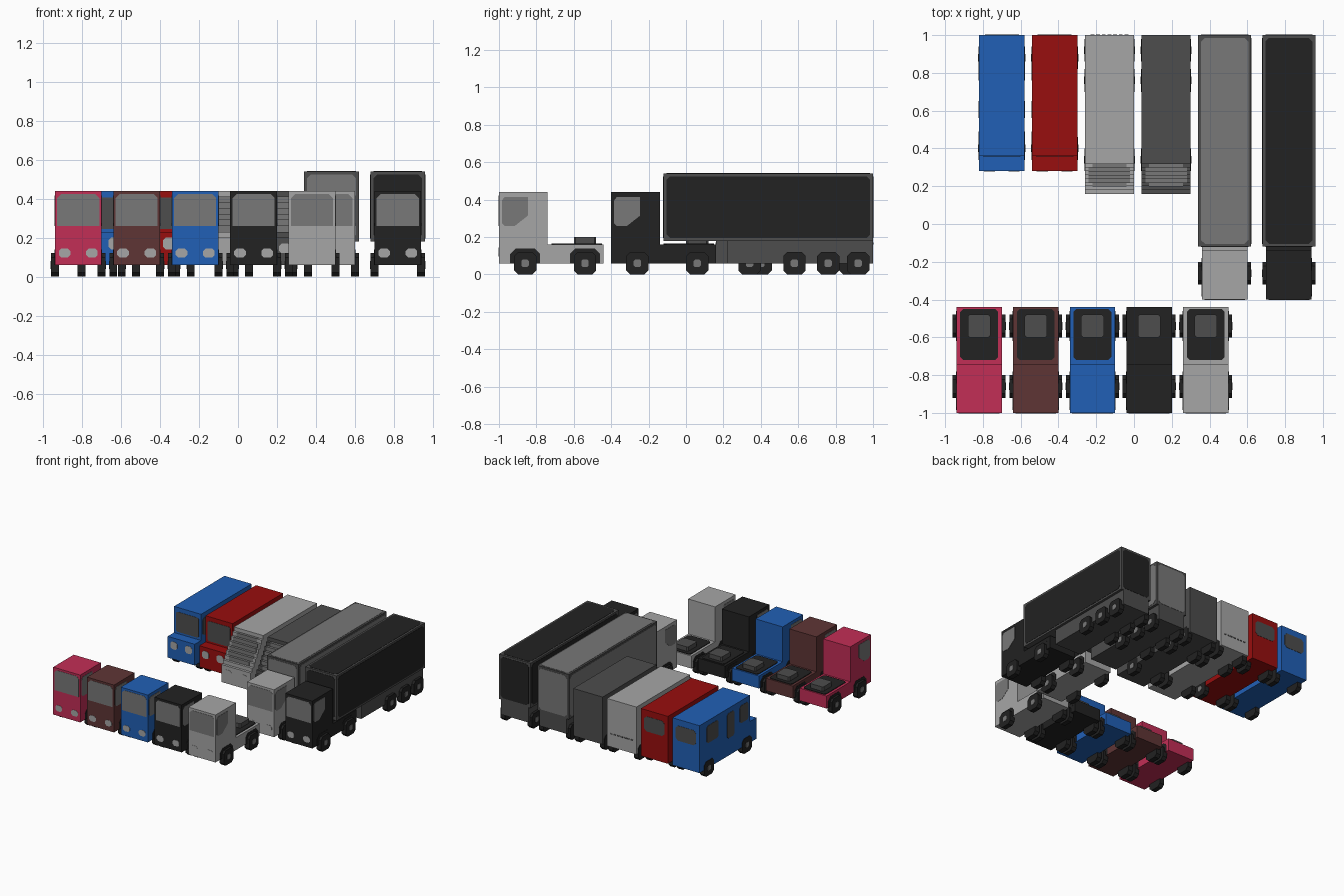
import bpy, bmesh

cube = bpy.data.objects.get("Cube")
if cube:
    bpy.data.objects.remove(cube, do_unlink=True)


def material(name, rgb):
    lin = [((c / 255 + 0.055) / 1.055) ** 2.4 if c > 10 else c / 255 / 12.92 for c in rgb]
    m = bpy.data.materials.new(name)
    m.use_nodes = True
    m.diffuse_color = (*lin, 1)
    m.node_tree.nodes["Principled BSDF"].inputs["Base Color"].default_value = (*lin, 1)
    return m


PINK = material("pink", (194, 46, 86))
BROWN = material("brown", (95, 53, 53))
BLUE = material("blue", (33, 96, 182))
RED = material("red", (152, 14, 14))
LIGHT = material("light_grey", (166, 166, 166))
GREY = material("mid_grey", (120, 120, 120))
DARK = material("dark_grey", (77, 77, 77))
BLACK = material("black", (34, 34, 34))


def prism(name, pts, axis, a, b, mat):
    """Extrude a 2D outline along an axis: x takes (y,z), y takes (x,z), z takes (x,y)."""
    place = {"x": lambda p, t: (t, p[0], p[1]),
             "y": lambda p, t: (p[0], t, p[1]),
             "z": lambda p, t: (p[0], p[1], t)}[axis]
    bm = bmesh.new()
    lo = [bm.verts.new(place(p, a)) for p in pts]
    hi = [bm.verts.new(place(p, b)) for p in pts]
    bm.faces.new(lo)
    bm.faces.new(hi[::-1])
    n = len(pts)
    for i in range(n):
        j = (i + 1) % n
        bm.faces.new((lo[i], hi[i], hi[j], lo[j]))
    bmesh.ops.recalc_face_normals(bm, faces=bm.faces)
    me = bpy.data.meshes.new(name)
    bm.to_mesh(me)
    bm.free()
    me.materials.append(mat)
    ob = bpy.data.objects.new(name, me)
    bpy.context.collection.objects.link(ob)
    return ob


def rect(u0, u1, v0, v1, c=0.0, low=True):
    """Rectangle with corners cut by c; low=False keeps the bottom corners square."""
    if c == 0:
        return [(u0, v0), (u1, v0), (u1, v1), (u0, v1)]
    bottom = [(u0, v0 + c), (u0 + c, v0), (u1 - c, v0), (u1, v0 + c)] if low else [(u0, v0), (u1, v0)]
    return bottom + [(u1, v1 - c), (u1 - c, v1), (u0 + c, v1), (u0, v1 - c)]


def box(name, x0, x1, y0, y1, z0, z1, mat):
    return prism(name, rect(x0, x1, y0, y1), "z", z0, z1, mat)


T = 0.002  # thickness of painted plates


def wheels(name, cx, half, ys):
    for side, s in (("left", 1), ("right", -1)):
        for i, y in enumerate(ys):
            tag = f"{name}_{side}_wheel_{i + 1}"
            prism(tag, rect(y - 0.06, y + 0.06, 0, 0.12, 0.022), "x",
                  cx + s * (half - 0.04), cx + s * half, BLACK)
            prism(tag + "_hub", rect(y - 0.02, y + 0.02, 0.04, 0.08, 0.008), "x",
                  cx + s * half, cx + s * (half + T), GREY)


def headlights(name, cx, off, y, z0, z1):
    for side, s in (("left", 1), ("right", -1)):
        x = cx + s * off
        prism(f"{name}_{side}_headlight", rect(x - 0.03, x + 0.03, z0, z1, 0.014), "y", y - T, y, LIGHT)


def tractor(name, cx, y, paint):
    # cab over the front axle, low chassis behind
    side = [(y, 0.06), (y + 0.56, 0.06), (y + 0.56, 0.16), (y + 0.26, 0.16), (y + 0.26, 0.44), (y, 0.44)]
    prism(name + "_body", side, "x", cx - 0.12, cx + 0.12, paint)
    prism(name + "_windshield", rect(cx - 0.108, cx + 0.108, 0.26, 0.423, 0.02, False), "y", y - T, y, GREY)
    headlights(name, cx, 0.07, y, 0.097, 0.145)
    window = [(0.015, 0.275), (0.03, 0.26), (0.085, 0.26), (0.155, 0.315), (0.155, 0.415),
              (0.03, 0.415), (0.015, 0.395)]
    arch = [(-0.08, 0.06), (0.08, 0.06), (0.08, 0.11), (0.05, 0.14), (-0.05, 0.14), (-0.08, 0.11)]
    for label, s in (("left", 1), ("right", -1)):
        x = cx + s * 0.12
        prism(f"{name}_{label}_window", [(y + u, v) for u, v in window], "x", x, x + s * T, GREY)
        for i, d in enumerate((0.14, 0.46)):
            prism(f"{name}_{label}_arch_{i + 1}", [(y + d + u, v) for u, v in arch],
                  "x", x, x + s * T, BLACK)
    # coupling deck
    prism(name + "_deck", rect(cx - 0.1, cx + 0.1, y + 0.28, y + 0.55, 0.015), "z", 0.16, 0.165, BLACK)
    prism(name + "_coupling", rect(cx - 0.06, cx + 0.06, y + 0.4, y + 0.52, 0.01), "z", 0.16, 0.2, DARK)
    wheels(name, cx, 0.14, (y + 0.14, y + 0.46))


def trailer(name, cx, panel):
    x0, x1, y0, y1, z0, z1, m, c = cx - 0.14, cx + 0.14, -0.12, 1.0, 0.18, 0.54, 0.015, 0.02
    box(name + "_frame", x0, x1, y0, y1, z0, z1, DARK)
    long_side = rect(y0 + m, y1 - m, z0 + m, z1 - m, c)
    end = rect(x0 + m, x1 - m, z0 + m, z1 - m, c)
    prism(name + "_right_panel", long_side, "x", x0 - T, x0, panel)
    prism(name + "_left_panel", long_side, "x", x1, x1 + T, panel)
    prism(name + "_front_panel", end, "y", y0 - T, y0, panel)
    prism(name + "_rear_panel", end, "y", y1, y1 + T, panel)
    prism(name + "_roof_panel", rect(x0 + m, x1 - m, y0 + m, y1 - m, c), "z", z1, z1 + T, panel)
    box(name + "_chassis", cx - 0.12, cx + 0.12, 0.22, 1.0, 0.06, 0.18, DARK)
    wheels(name, cx, 0.14, (0.58, 0.76, 0.92))


def van(name, cx, paint):
    side = [(0.28, 0.06), (1, 0.06), (1, 0.44), (0.36, 0.44), (0.36, 0.23), (0.28, 0.23)]
    prism(name + "_body", side, "x", cx - 0.12, cx + 0.12, paint)
    prism(name + "_windshield", rect(cx - 0.1, cx + 0.1, 0.245, 0.405, 0.01), "y", 0.36 - T, 0.36, DARK)
    prism(name + "_rear_window", rect(cx - 0.09, cx + 0.09, 0.27, 0.39, 0.02), "y", 1, 1 + T, DARK)
    headlights(name, cx, 0.065, 0.28, 0.14, 0.2)
    for label, s in (("left", 1), ("right", -1)):
        x = cx + s * 0.12
        for part, a, b, z in (("front_window", 0.38, 0.49, 0.26), ("door_window", 0.56, 0.65, 0.2),
                              ("rear_window", 0.76, 0.91, 0.26)):
            prism(f"{name}_{label}_{part}", rect(a, b, z, 0.4, 0.015), "x", x, x + s * T, DARK)
    wheels(name, cx, 0.123, (0.4, 0.88))


def coach(name, cx, paint):
    # stepped sloping nose
    n, z_low = 8, 0.2
    dy, dz = 0.02, 0.03
    side = [(0.16, 0.06), (0.16, z_low)]
    for i in range(n):
        y, z = 0.16 + (i + 1) * dy, z_low + i * dz
        side += [(y, z), (y, z + dz)]
    side += [(1, 0.44), (1, 0.06)]
    prism(name + "_body", side, "x", cx - 0.13, cx + 0.13, paint)
    # windshield follows the steps
    for i in range(2, n):
        w = 0.09 if i in (2, n - 1) else 0.11
        y, z = 0.16 + i * dy, z_low + (i - 1) * dz
        strip = [(y - T, z), (y - T, z + dz + T), (y + dy - T, z + dz + T), (y + dy - T, z + dz), (y, z + dz), (y, z)]
        prism(f"{name}_windshield_{i - 1}", strip, "x", cx - w, cx + w, GREY)
    headlights(name, cx, 0.07, 0.16, 0.12, 0.17)
    wheels(name, cx, 0.133, (0.34, 0.76, 0.92))


# front row of tractors
for label, cx, paint in (("pink", -0.82, PINK), ("brown", -0.52, BROWN), ("blue", -0.22, BLUE),
                         ("black", 0.08, BLACK), ("light", 0.38, LIGHT)):
    tractor(label + "_tractor", cx, -1.0, paint)

# articulated lorries
for label, cx, paint, panel in (("light", 0.48, LIGHT, GREY), ("black", 0.82, BLACK, BLACK)):
    tractor(label + "_lorry", cx, -0.4, paint)
    trailer(label + "_trailer", cx, panel)

# vans and coaches
van("blue_van", -0.7, BLUE)
van("red_van", -0.42, RED)
coach("light_coach", -0.13, LIGHT)
coach("dark_coach", 0.17, DARK)

# vent slots on the back of the light coach
for i in range(7):
    x = -0.22 + i * 0.03
    prism(f"light_coach_vent_{i + 1}", rect(x - 0.01, x + 0.01, 0.16, 0.17), "y", 1, 1 + T, DARK)
